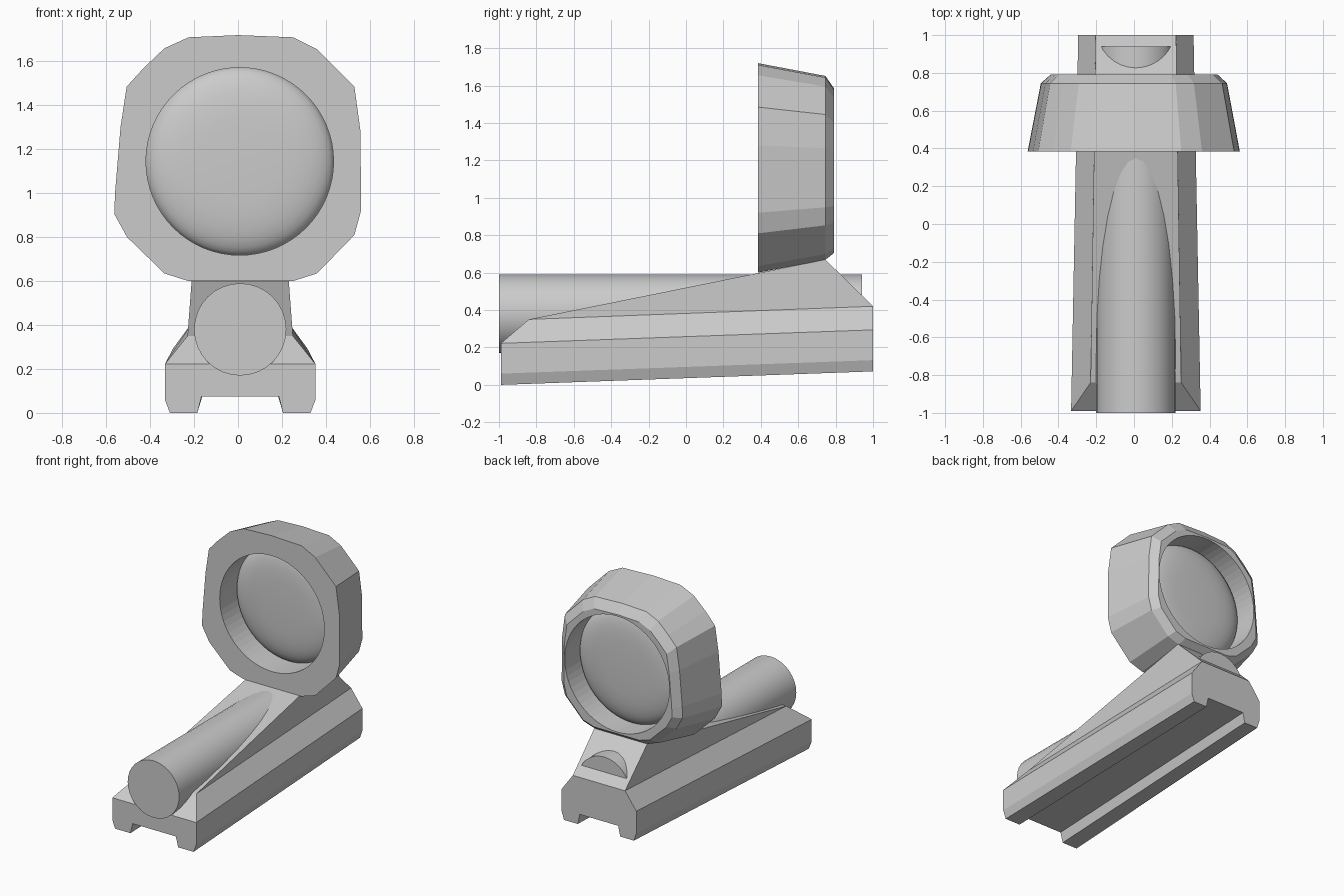
import bpy, bmesh, math
from mathutils import Matrix, Vector

if "Cube" in bpy.data.objects:
    bpy.data.objects.remove(bpy.data.objects["Cube"])

CX = 0.01  # shared centre line of the parts


def finish(bm, name):
    bmesh.ops.recalc_face_normals(bm, faces=bm.faces)
    mesh = bpy.data.meshes.new(name)
    bm.to_mesh(mesh)
    bm.free()
    ob = bpy.data.objects.new(name, mesh)
    bpy.context.scene.collection.objects.link(ob)
    return ob


def rod(name, x, z, radius, y0, y1, sides):
    bm = bmesh.new()
    m = Matrix.Translation((x, (y0 + y1) / 2, z)) @ Matrix.Rotation(math.pi / 2, 4, 'X')
    bmesh.ops.create_cone(bm, cap_ends=True, segments=sides, radius1=radius,
                          radius2=radius, depth=y1 - y0, matrix=m)
    return finish(bm, name)


def smooth(ob, degrees):
    bpy.ops.object.select_all(action='DESELECT')
    ob.select_set(True)
    bpy.context.view_layer.objects.active = ob
    bpy.ops.object.shade_smooth_by_angle(angle=math.radians(degrees))


# Tapered rail base with a grooved underside and a wedge on top
half = [(.343, .222), (.343, .06), (.32, 0), (.195, 0), (.176, .075)]
section = half + [(-x, z) for x, z in reversed(half)]
bm = bmesh.new()
front = [bm.verts.new((CX + x, -.99, z)) for x, z in section]
back = [bm.verts.new((CX + x * .89, 1, z + .072)) for x, z in section]


def pair(x, y, z):
    return [bm.verts.new((CX + s * x, y, z)) for s in (1, -1)]


toe = pair(.24, -.84, .35)
peak = pair(.216, .745, .67)
heel = pair(.213, 1, .42)
n = len(section)
for i in range(n - 1):
    bm.faces.new((front[i], front[i + 1], back[i + 1], back[i]))
bm.faces.new(front)
bm.faces.new(back + [heel[1], heel[0]])
for k, i in ((0, 0), (1, n - 1)):
    bm.faces.new((front[i], back[i], heel[k], toe[k]))
    bm.faces.new((toe[k], heel[k], peak[k]))
bm.faces.new((front[0], front[-1], toe[1], toe[0]))
bm.faces.new((toe[0], toe[1], peak[1], peak[0]))
bm.faces.new((peak[0], peak[1], heel[1], heel[0]))
finish(bm, "rail_base")

# Long tube lying in the wedge
tube = rod("tube", CX, .38, .21, -1, .94, 32)
smooth(tube, 30)

# Faceted housing around the lens
outline = [(0, 1.72), (.25, 1.71), (.36, 1.655), (.53, 1.485), (.558, 1.28),
           (.56, .92), (.53, .81), (.36, .635), (.25, .6), (-.225, .6),
           (-.335, .635), (-.505, .8), (-.563, .905), (-.56, 1.0),
           (-.535, 1.3), (-.507, 1.485), (-.43, 1.57), (-.335, 1.66), (-.225, 1.71)]
bm = bmesh.new()
rings = []
for y, s, cz in ((.385, 1, 1.16), (.745, .878, 1.16), (.792, .785, 1.145)):
    rings.append([bm.verts.new((.008 * (1 - s) + x * s, y, cz + (z - 1.16) * s))
                  for x, z in outline])
for a, b in zip(rings, rings[1:]):
    for i in range(len(a)):
        j = (i + 1) % len(a)
        bm.faces.new((a[i], a[j], b[j], b[i]))
bm.faces.new(rings[0])
bm.faces.new(rings[-1])
housing = finish(bm, "lens_housing")
cutter = rod("housing_cutter", .008, 1.145, .427, .2, 1, 64)
cutter.hide_render = True
cutter.hide_set(True)
cut = housing.modifiers.new("opening", 'BOOLEAN')
cut.operation = 'DIFFERENCE'
cut.solver = 'EXACT'
cut.object = cutter

# Pillow-shaped lens, revolved about the y axis
R, T, steps = .43, .085, 16
angles = [-math.pi / 2 + math.pi * i / steps for i in range(steps + 1)]
bm = bmesh.new()
profile = []
for a in angles:
    r = R * math.sqrt(abs(math.cos(a))) if 0 < abs(math.cos(a)) else 0
    if abs(math.cos(a)) < 1e-6:
        r = 0
    profile.append(bm.verts.new((r, T * math.sin(a), 0)))
edges = [bm.edges.new(p) for p in zip(profile, profile[1:])]
bmesh.ops.spin(bm, geom=profile + edges, cent=(0, 0, 0), axis=(0, 1, 0),
               angle=2 * math.pi, steps=64)
bmesh.ops.remove_doubles(bm, verts=bm.verts, dist=1e-5)
bmesh.ops.translate(bm, verts=bm.verts, vec=Vector((.008, .6, 1.145)))
smooth(finish(bm, "lens"), 60)
